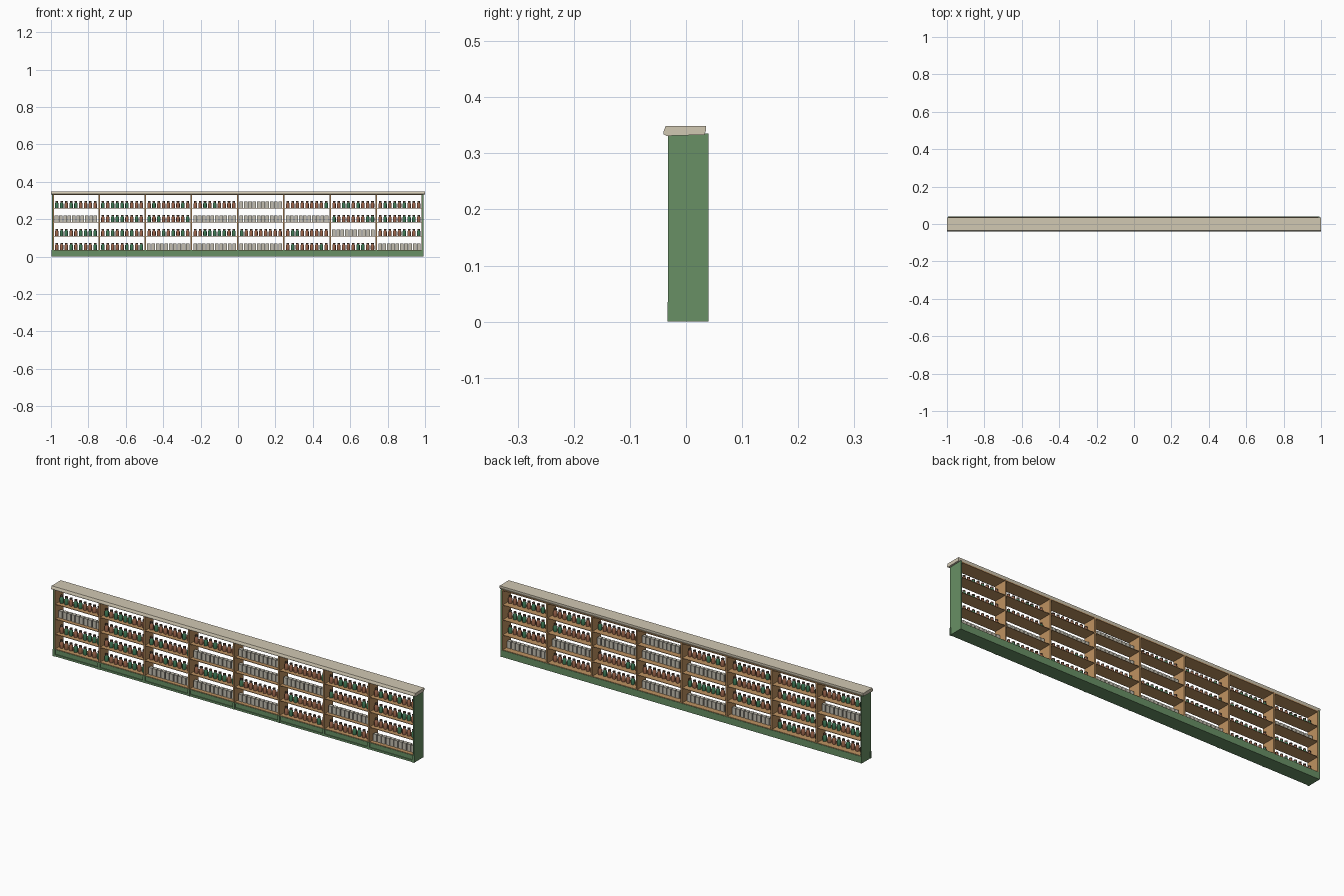
import bpy, bmesh, math, random
from mathutils import Matrix, Vector

if "Cube" in bpy.data.objects:
    bpy.data.objects.remove(bpy.data.objects["Cube"])

random.seed(4)


def mat(name, rgb):
    m = bpy.data.materials.new(name)
    m.diffuse_color = (*rgb, 1)
    m.use_nodes = True
    m.node_tree.nodes["Principled BSDF"].inputs["Base Color"].default_value = m.diffuse_color
    return m


GREEN = mat("green_paint", (0.14, 0.28, 0.13))
WOOD = mat("warm_wood", (0.52, 0.29, 0.12))
CREAM = mat("cream_top", (0.64, 0.58, 0.45))
CARTON = mat("pale_carton", (0.55, 0.52, 0.44))
AMBER = mat("amber_glass", (0.33, 0.13, 0.07))
BOTTLE_GREEN = mat("bottle_green", (0.05, 0.19, 0.09))
CAP = mat("dark_cap", (0.10, 0.06, 0.04))


def finish(name, bm, mats, smooth=False):
    bmesh.ops.recalc_face_normals(bm, faces=bm.faces)
    me = bpy.data.meshes.new(name)
    bm.to_mesh(me)
    bm.free()
    for m in mats:
        me.materials.append(m)
    ob = bpy.data.objects.new(name, me)
    bpy.context.collection.objects.link(ob)
    if smooth:
        bpy.context.view_layer.objects.active = ob
        ob.select_set(True)
        bpy.ops.object.shade_smooth_by_angle(angle=math.radians(40))
        ob.select_set(False)
    return ob


def add_box(bm, x0, x1, y0, y1, z0, z1):
    c = Vector((x0 + x1, y0 + y1, z0 + z1)) / 2
    s = Matrix.Diagonal((x1 - x0, y1 - y0, z1 - z0, 1))
    return bmesh.ops.create_cube(bm, size=1, matrix=Matrix.Translation(c) @ s)


def boxes(name, material, items):
    bm = bmesh.new()
    for b in items:
        add_box(bm, *b)
    return finish(name, bm, [material])


BAYS = 8
LEFT, RIGHT = -0.99, 0.987
PITCH = (RIGHT - LEFT) / BAYS
posts = [LEFT + i * PITCH for i in range(BAYS + 1)]
levels = [0.259, 0.185, 0.11, 0.036]   # shelf tops, from the top row down

# Green end panels with wooden linings
boxes("end_panels", GREEN, [(LEFT - 0.004, LEFT + 0.002, -0.032, 0.04, 0, 0.335),
                            (RIGHT - 0.002, RIGHT + 0.004, -0.032, 0.04, 0, 0.335)])
boxes("end_linings", WOOD, [(LEFT + 0.002, LEFT + 0.005, -0.029, 0.037, 0.036, 0.333),
                            (RIGHT - 0.005, RIGHT - 0.002, -0.029, 0.037, 0.036, 0.333)])

# Plinth, skirting and small blocks below each post
boxes("plinth", GREEN, [(LEFT, RIGHT, -0.027, 0.039, 0, 0.0335)])
boxes("skirting", GREEN, [(LEFT, RIGHT, -0.031, -0.026, 0, 0.01)])
boxes("plinth_rail", GREEN, [(LEFT, RIGHT, -0.030, -0.026, 0.029, 0.0335)])
boxes("plinth_blocks", GREEN, [(x - 0.006, x + 0.006, -0.033, -0.026, 0, 0.035) for x in posts])

# Wooden dividers, shelves and top board
boxes("dividers", WOOD, [(x - 0.004, x + 0.004, -0.03, 0.038, 0.034, 0.333) for x in posts[1:-1]])
boxes("shelves", WOOD, [(LEFT, RIGHT, -0.028, 0.037, z - 0.0025, z) for z in levels])
boxes("top_board", WOOD, [(LEFT, RIGHT, -0.03, 0.037, 0.329, 0.334)])

# Cream cornice, a moulded profile drawn along x
profile = [(-0.035, 0.331), (-0.04, 0.334), (-0.04, 0.339), (-0.036, 0.349),
           (0.036, 0.349), (0.036, 0.342), (0.033, 0.333)]
bm = bmesh.new()
face = bm.faces.new([bm.verts.new((-1, y, z)) for y, z in profile])
ext = bmesh.ops.extrude_face_region(bm, geom=[face])
bmesh.ops.translate(bm, vec=(2, 0, 0), verts=[g for g in ext["geom"] if isinstance(g, bmesh.types.BMVert)])
# extrusion keeps the starting face when it is a lone sheet; close either way
bmesh.ops.holes_fill(bm, edges=[e for e in bm.edges if e.is_boundary])
finish("cornice", bm, [CREAM])

# Goods: B is a bay of bottles, C a bay of cartons (rows from the top down)
layout = ["BBBBCBBB",
          "CBBCCCBB",
          "BBBBBBCB",
          "BBCCCBBC"]
bottle_rings = [(0.0090, 0.0), (0.0095, 0.003), (0.0095, 0.024), (0.006, 0.029), (0.006, 0.031)]
cap_rings = [(0.0068, 0.031), (0.0068, 0.0375)]
SIDES = 10


def add_lathe(bm, rings, x, y, z, mi):
    loops = []
    for r, h in rings:
        loops.append([bm.verts.new((x + r * math.cos(2 * math.pi * k / SIDES),
                                    y + r * math.sin(2 * math.pi * k / SIDES), z + h))
                      for k in range(SIDES)])
    faces = [bm.faces.new(loops[0][::-1]), bm.faces.new(loops[-1])]
    for a, b in zip(loops, loops[1:]):
        for k in range(SIDES):
            n = (k + 1) % SIDES
            faces.append(bm.faces.new((a[k], a[n], b[n], b[k])))
    for f in faces:
        f.material_index = mi


bottles, cartons = bmesh.new(), bmesh.new()
for row, z in zip(layout, levels):
    for i, kind in enumerate(row):
        count = 9 if kind == "B" else 10
        x0, width = posts[i] + 0.008, PITCH - 0.016
        for k in range(count):
            x = x0 + width * (k + 0.5) / count
            if kind == "B":
                colour = 1 if random.random() < 0.3 else 0
                add_lathe(bottles, bottle_rings, x, 0, z, colour)
                add_lathe(bottles, cap_rings, x, 0, z, 2)
            else:
                add_box(cartons, x - 0.0095, x + 0.0095, -0.009, 0.009, z, z + 0.035)
finish("bottles", bottles, [AMBER, BOTTLE_GREEN, CAP], smooth=True)
finish("cartons", cartons, [CARTON])
